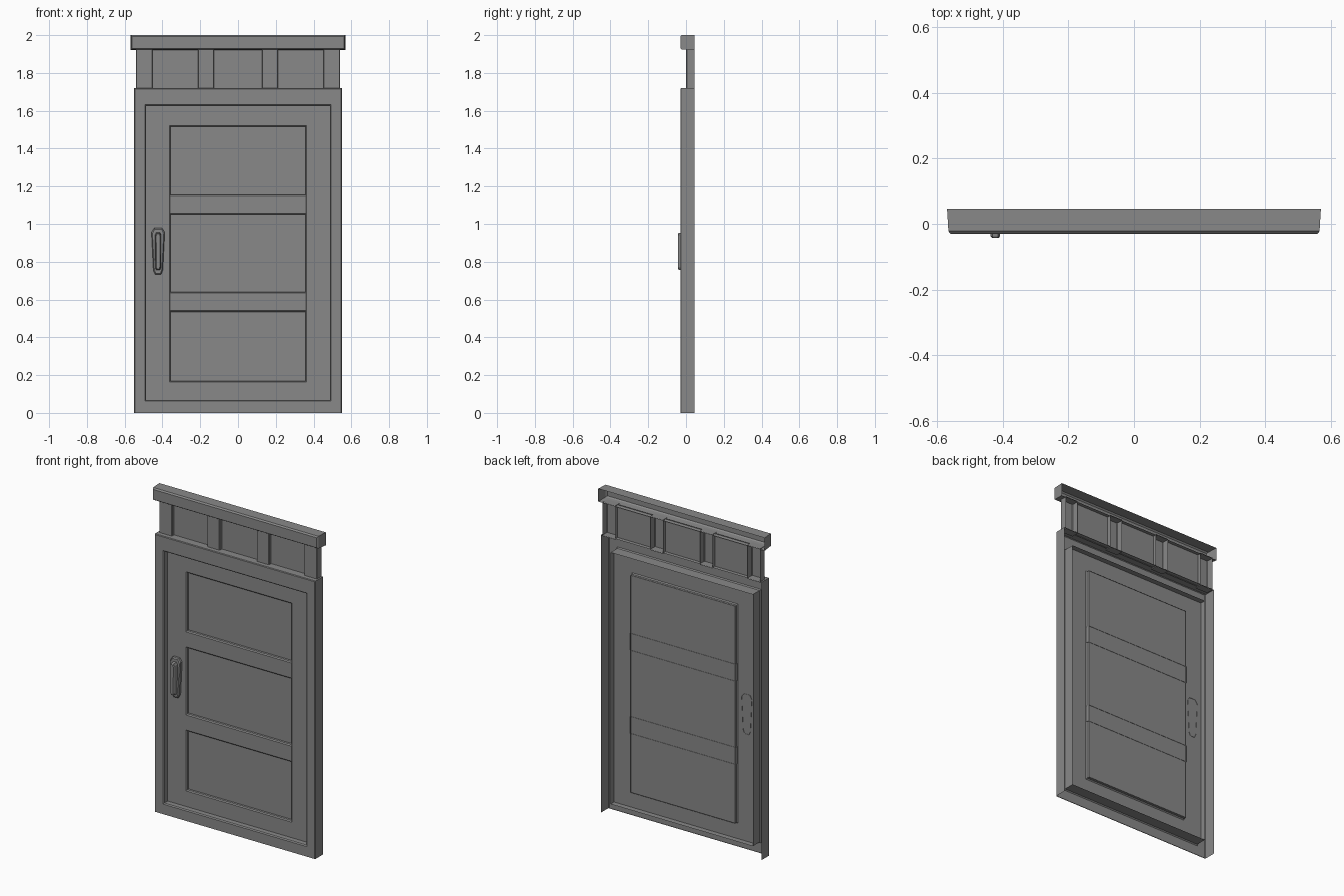
import bpy, bmesh

cube = bpy.data.objects.get("Cube")
if cube:
    bpy.data.objects.remove(cube, do_unlink=True)

grey = bpy.data.materials.new("plain_grey")
grey.use_nodes = True
colour = (0.25, 0.25, 0.25, 1)
grey.diffuse_color = colour
grey.node_tree.nodes["Principled BSDF"].inputs["Base Color"].default_value = colour

BACK = 0.045     # open rear edge
FRONT = -0.03    # face of the frame and cap
DOOR = 0.008     # face of the door
PANEL = 0.028    # face of the sunken panels
SOFT = 0.006     # edge softening


def rect(x0, x1, z0, z1, y, grow=0.0):
    """Rectangular loop facing the front, optionally grown on all sides."""
    x0, x1, z0, z1 = x0 - grow, x1 + grow, z0 - grow, z1 + grow
    return [(x0, y, z0), (x1, y, z0), (x1, y, z1), (x0, y, z1)]


def loft(name, loops, cap=True, open_bottom=0):
    """Skin successive loops; leave the bottom open on the first few bands."""
    bm = bmesh.new()
    rings = [[bm.verts.new(p) for p in loop] for loop in loops]
    for band, (a, b) in enumerate(zip(rings, rings[1:])):
        for i in range(len(a)):
            if i == 0 and band < open_bottom:
                continue
            j = (i + 1) % len(a)
            bm.faces.new((a[i], a[j], b[j], b[i]))
    if cap:
        bm.faces.new(rings[-1])
    mesh = bpy.data.meshes.new(name)
    bm.to_mesh(mesh)
    bm.free()
    mesh.materials.append(grey)
    obj = bpy.data.objects.new(name, mesh)
    bpy.context.collection.objects.link(obj)
    return obj


# Outer frame: hollow channel, open behind and below
outer = (-0.55, 0.55, 0, 1.72)
opening = (-0.487, 0.487, 0.068, 1.626)
loft("frame", [
    rect(*outer, BACK),
    rect(-0.55, 0.55, 0, 1.72, FRONT + 0.004),
    rect(-0.546, 0.546, 0, 1.716, FRONT),
    rect(*opening, FRONT, SOFT),
    rect(*opening, FRONT + SOFT),
    rect(*opening, 0.042),
], cap=False, open_bottom=1)

# Door surround with one tall opening
hole = (-0.357, 0.357, 0.17, 1.515)
loft("door_stiles", [
    rect(*opening, DOOR),
    rect(*hole, DOOR, SOFT),
    rect(*hole, DOOR + SOFT),
    rect(*hole, PANEL + 0.003),
], cap=False)

# Rails that divide the opening
for name, z0, z1 in (("lower_rail", 0.535, 0.64), ("upper_rail", 1.05, 1.155)):
    loft(name, [
        rect(-0.361, 0.361, z0, z1, PANEL + 0.002),
        rect(-0.361, 0.361, z0, z1, DOOR + SOFT),
        rect(-0.361, 0.361, z0 + SOFT, z1 - SOFT, DOOR),
    ])

# Sunken panel sheet
loft("door_panels", [rect(*hole, PANEL, 0.001), rect(*hole, PANEL)])

# Transom posts and the panels between them
posts = [(-0.54, -0.453), (-0.212, -0.126), (0.126, 0.212), (0.453, 0.54)]
for n, (x0, x1) in enumerate(posts, 1):
    loft(f"transom_post_{n}", [
        rect(x0, x1, 1.715, 1.925, BACK),
        rect(x0, x1, 1.715, 1.925, 0.004),
        rect(x0 + 0.003, x1 - 0.003, 1.715, 1.925, 0.0),
    ])
for n, (left, right) in enumerate(zip(posts, posts[1:]), 1):
    loft(f"transom_panel_{n}", [
        rect(left[1], right[0], 1.715, 1.925, 0.021),
        rect(left[1] + 0.01, right[0] - 0.01, 1.725, 1.915, 0.021),
    ])

# Top cap, slightly narrower toward the front
loft("top_cap", [
    rect(-0.57, 0.57, 1.92, 2.0, BACK),
    rect(-0.566, 0.566, 1.924, 2.0, FRONT + 0.008),
    rect(-0.56, 0.56, 1.93, 1.992, FRONT),
])


def tapered(low, high, z0, z1, cut, y):
    """Eight-sided upright loop, wider at the top."""
    half = [(low * 0.6, z0), (low, z0 + cut), (high, z1 - cut), (high * 0.6, z1)]
    points = half + [(-x, z) for x, z in reversed(half)]
    return [(x - 0.423, y, z) for x, z in points]


# Handle plate and raised grip
loft("handle_plate", [
    tapered(0.025, 0.035, 0.732, 0.978, 0.022, DOOR + 0.002),
    tapered(0.025, 0.035, 0.732, 0.978, 0.022, -0.006),
    tapered(0.02, 0.03, 0.738, 0.972, 0.022, -0.012),
])
loft("handle_grip", [
    tapered(0.015, 0.016, 0.755, 0.955, 0.012, -0.01),
    tapered(0.013, 0.014, 0.758, 0.952, 0.012, -0.038),
    tapered(0.009, 0.01, 0.762, 0.948, 0.012, -0.043),
])
